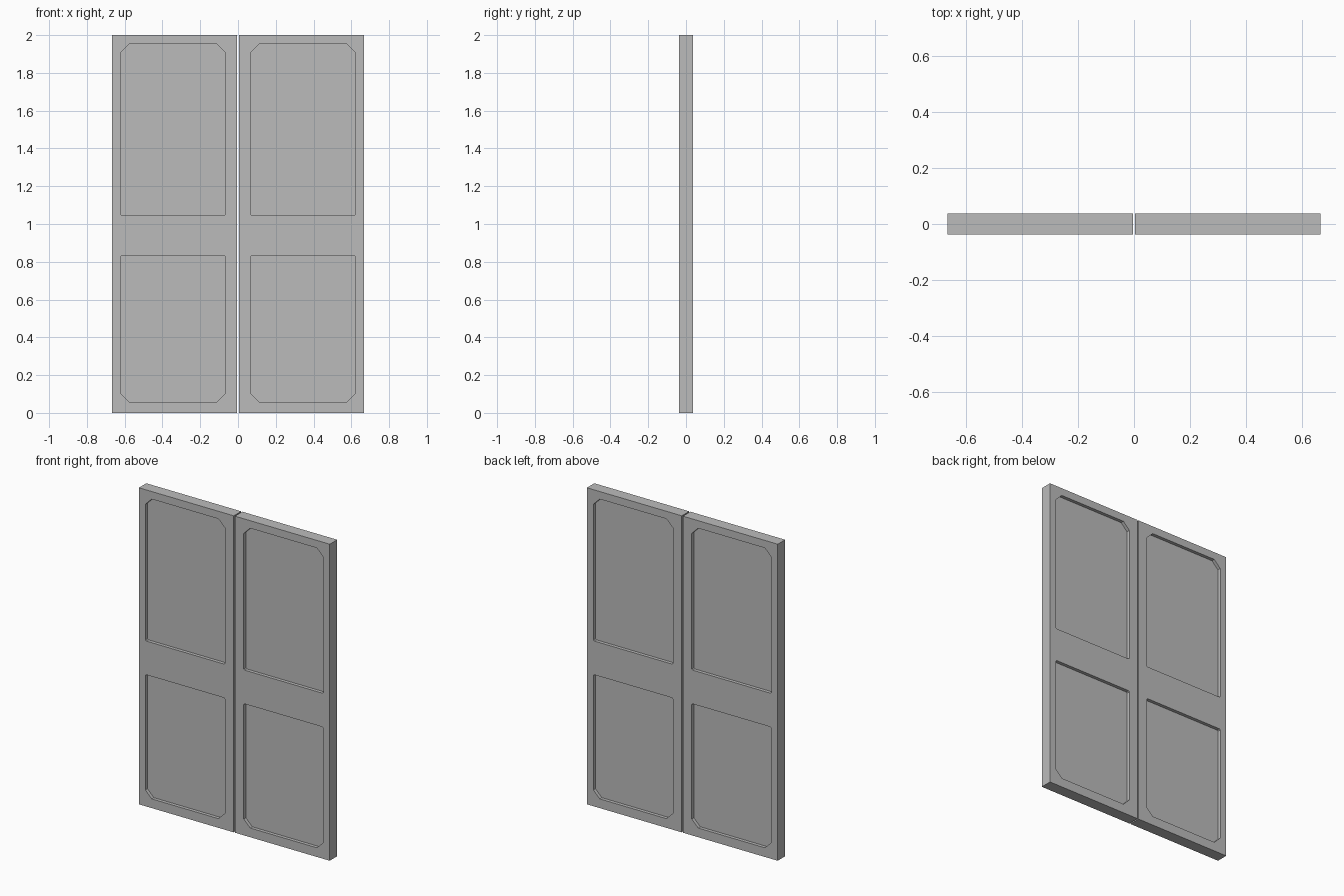
import bpy
import math

HALF = 0.037      # half thickness of a leaf
RECESS = 0.021    # depth of each sunken panel
BIG, SMALL = 0.045, 0.006   # corner cuts of the panels

if "Cube" in bpy.data.objects:
    bpy.data.objects.remove(bpy.data.objects["Cube"])

grey = bpy.data.materials.new("door grey")
grey.use_nodes = True
colour = (0.5, 0.5, 0.5, 1)
grey.diffuse_color = colour
grey.node_tree.nodes["Principled BSDF"].inputs["Base Color"].default_value = colour


def cut_rectangle(x0, x1, z0, z1, low, high):
    """Rectangle whose lower and upper corners are cut off by low and high."""
    return [(x0 + low, z0), (x1 - low, z0), (x1, z0 + low), (x1, z1 - high),
            (x1 - high, z1), (x0 + high, z1), (x0, z1 - high), (x0, z0 + low)]


def slab(name, outlines, half):
    """Upright plate from an outer outline and optional holes."""
    curve = bpy.data.curves.new(name, "CURVE")
    curve.dimensions = "2D"
    curve.fill_mode = "BOTH"
    curve.extrude = half
    for outline in outlines:
        spline = curve.splines.new("POLY")
        spline.points.add(len(outline) - 1)
        for point, (x, z) in zip(spline.points, outline):
            point.co = (x, z, 0, 1)
        spline.use_cyclic_u = True
    shape = bpy.data.objects.new(name + "_outline", curve)
    bpy.context.collection.objects.link(shape)
    bpy.context.view_layer.update()
    mesh = bpy.data.meshes.new_from_object(
        shape.evaluated_get(bpy.context.evaluated_depsgraph_get()))
    bpy.data.objects.remove(shape)
    mesh.name = name
    mesh.materials.clear()
    mesh.materials.append(grey)
    mesh.shade_flat()
    obj = bpy.data.objects.new(name, mesh)
    obj.rotation_euler.x = math.pi / 2
    bpy.context.collection.objects.link(obj)


# Two leaves, each a frame around two panels sunk on both faces
for side, sign in (("left", 1), ("right", -1)):
    inner, outer = 0.004 * sign, 0.667 * sign
    x0, x1 = sorted((0.066 * sign, 0.622 * sign))
    upper = cut_rectangle(x0, x1, 1.045, 1.952, SMALL, BIG)
    lower = cut_rectangle(x0, x1, 0.058, 0.832, BIG, SMALL)
    border = [(inner, 0), (outer, 0), (outer, 2), (inner, 2)]
    slab(side + "_door_frame", [border, upper, lower], HALF)
    slab(side + "_upper_panel", [upper], HALF - RECESS)
    slab(side + "_lower_panel", [lower], HALF - RECESS)
